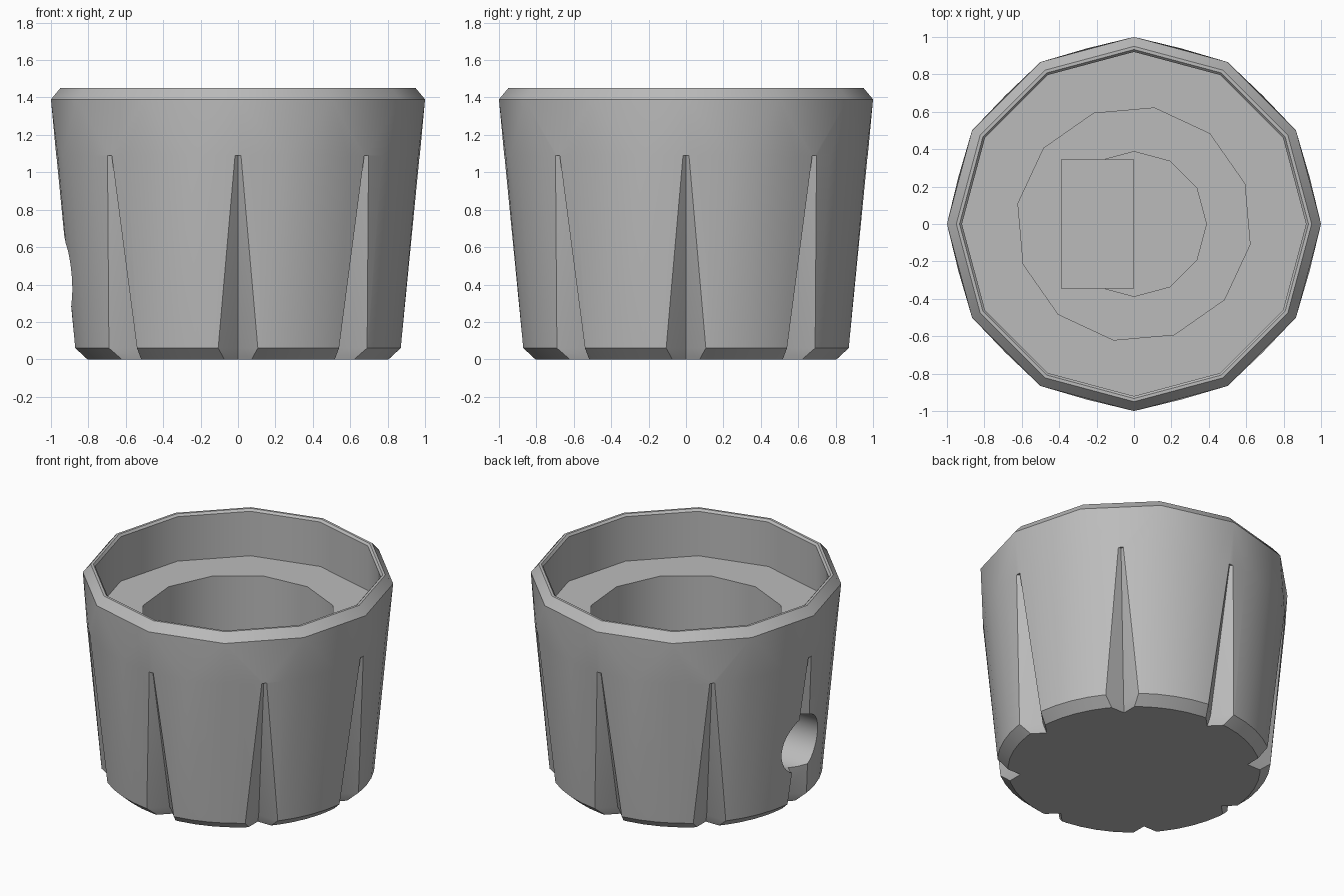
import bpy
import bmesh
from math import cos, sin, pi, radians

old = bpy.data.objects.get("Cube")
if old:
    bpy.data.objects.remove(old, do_unlink=True)

grey = bpy.data.materials.new("mid grey")
grey.use_nodes = True
grey.diffuse_color = (0.5, 0.5, 0.5, 1)
grey.node_tree.nodes["Principled BSDF"].inputs["Base Color"].default_value = (0.5, 0.5, 0.5, 1)


def ring(bm, radius, z, sides, turn=0.0):
    return [bm.verts.new((radius * cos(turn + 2 * pi * i / sides),
                          radius * sin(turn + 2 * pi * i / sides), z)) for i in range(sides)]


def join(bm, low, high):
    """Wall between two rings; the lower may have several points per upper point."""
    n, m = len(low), len(high)
    step = n // m
    if step == 1:
        for i in range(n):
            j = (i + 1) % n
            bm.faces.new((low[i], low[j], high[j], high[i]))
        return
    half = step // 2
    for k in range(m):
        for i in range(k * step - half, k * step + half):
            bm.faces.new((low[i % n], low[(i + 1) % n], high[k]))
        bm.faces.new((low[(k * step + half) % n], high[(k + 1) % m], high[k]))


def finish(name, bm):
    bmesh.ops.recalc_face_normals(bm, faces=bm.faces[:])
    mesh = bpy.data.meshes.new(name)
    bm.to_mesh(mesh)
    bm.free()
    mesh.materials.append(grey)
    ob = bpy.data.objects.new(name, mesh)
    bpy.context.collection.objects.link(ob)
    return ob


def loft(name, rings):
    bm = bmesh.new()
    loops = [ring(bm, *r) for r in rings]
    for low, high in zip(loops, loops[1:]):
        join(bm, low, high)
    bm.faces.new(loops[0])
    bm.faces.new(loops[-1])
    return finish(name, bm)


def cut(target, cutter):
    mod = target.modifiers.new(cutter.name, "BOOLEAN")
    mod.operation = "DIFFERENCE"
    mod.solver = "EXACT"
    mod.object = cutter
    bpy.context.view_layer.objects.active = target
    bpy.ops.object.modifier_apply(modifier=mod.name)
    bpy.data.objects.remove(cutter, do_unlink=True)


# Body: round skirt flowing into a twelve-sided chamfered rim
knob = loft("knob_body", [(0.81, 0, 48), (0.877, 0.06, 48), (0.972, 1.09, 48),
                          (1.0, 1.39, 12), (0.95, 1.45, 12)])

# Top recess, socket and shaft bore
cut(knob, loft("recess", [(0.92, 1.12, 12), (0.92, 1.435, 12), (0.95, 1.47, 12)]))
cut(knob, loft("socket", [(0.63, 0.7, 12, radians(20)), (0.63, 1.3, 12, radians(20))]))
cut(knob, loft("bore", [(0.387, 0.12, 12), (0.387, 0.9, 12)]))

# Set-screw hole on the right side
screw = loft("screw_hole", [(0.2, -1.2, 32), (0.2, -0.36, 32)])
screw.rotation_euler = (0, pi / 2, 0)
screw.location = (0, 0, 0.46)
bpy.context.view_layer.update()
cut(knob, screw)

# Eight tapering V grip notches
for k in range(8):
    bm = bmesh.new()
    a = k * pi / 4
    loops = []
    for depth, z in ((0.70, -0.06), (0.764, 0.06), (0.955, 1.09)):
        corners = ((depth, 0), (depth + 0.4, -0.4), (depth + 0.4, 0.4))
        loops.append([bm.verts.new((x * cos(a) - y * sin(a), x * sin(a) + y * cos(a), z))
                      for x, y in corners])
    for low, high in zip(loops, loops[1:]):
        join(bm, low, high)
    bm.faces.new(loops[0])
    bm.faces.new(loops[-1])
    cut(knob, finish("notch", bm))

# Flat that makes the shaft bore D-shaped
bm = bmesh.new()
bmesh.ops.create_cube(bm, size=1)
for v in bm.verts:
    v.co.x = v.co.x * 0.39 - 0.195
    v.co.y *= 0.69
    v.co.z = 0.41 + v.co.z * 0.6
flat = finish("shaft_flat", bm)

# Smooth the facets, keep real edges crisp
bpy.ops.object.select_all(action="DESELECT")
knob.select_set(True)
bpy.context.view_layer.objects.active = knob
bpy.ops.object.shade_smooth_by_angle(angle=radians(32))
